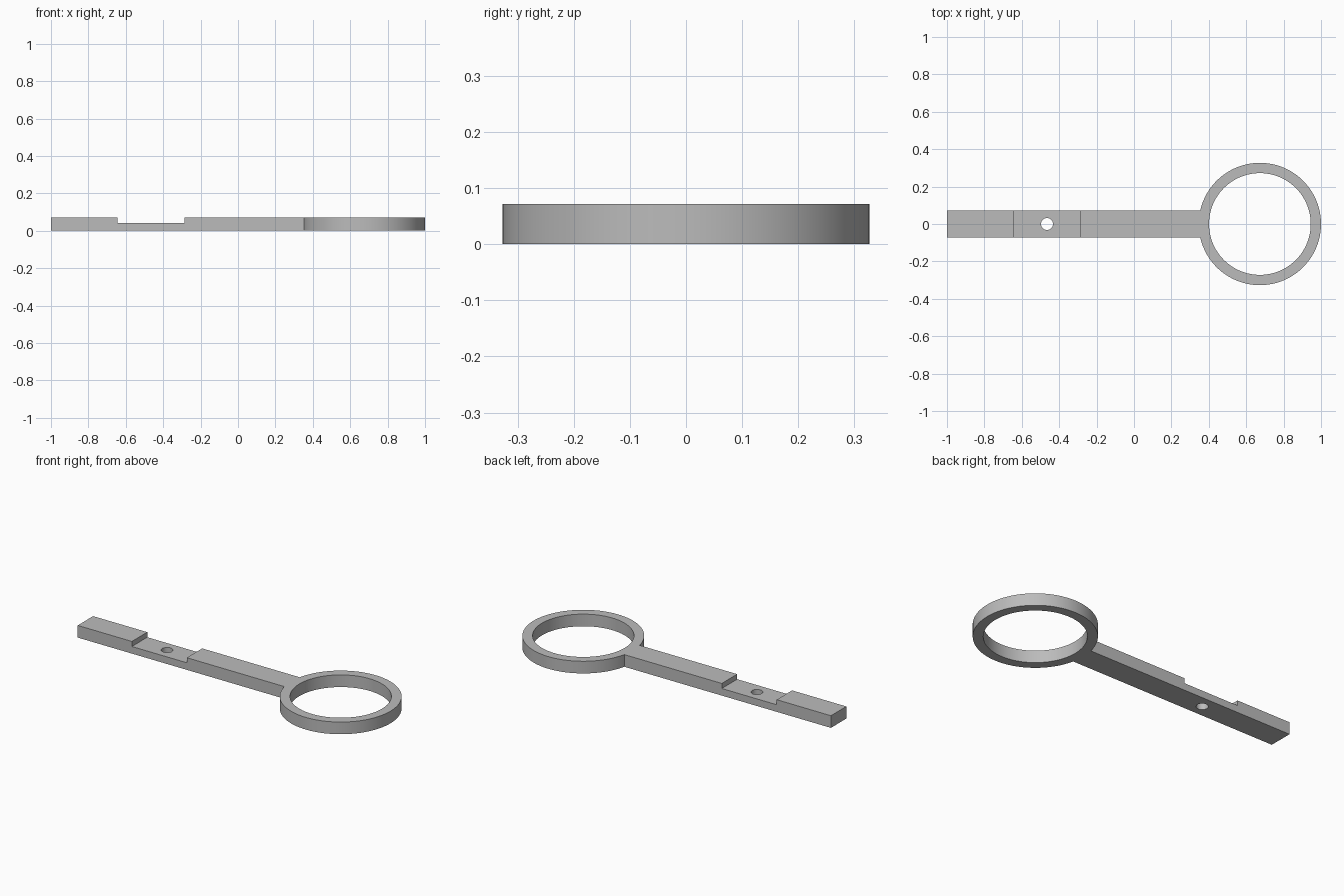
import bpy
import bmesh
import math

THICK = 0.072          # overall height
HALF_W = 0.072         # half width of the handle
RING_X, RING_OUT, RING_IN = 0.673, 0.327, 0.272
NOTCH_A, NOTCH_B, NOTCH_Z = -0.645, -0.285, 0.042
HOLE_X, HOLE_R = -0.465, 0.032

cube = bpy.data.objects.get("Cube")
if cube:
    bpy.data.objects.remove(cube, do_unlink=True)

grey = bpy.data.materials.new("plain_grey")
grey.use_nodes = True
colour = (0.5, 0.5, 0.5, 1)
grey.diffuse_color = colour
grey.node_tree.nodes["Principled BSDF"].inputs["Base Color"].default_value = colour


def extrude(name, points, direction):
    """Solid made by extruding a closed outline along a direction."""
    bm = bmesh.new()
    face = bm.faces.new([bm.verts.new(p) for p in points])
    moved = bmesh.ops.extrude_face_region(bm, geom=[face])["geom"]
    bmesh.ops.translate(bm, vec=direction,
                        verts=[v for v in moved if isinstance(v, bmesh.types.BMVert)])
    bmesh.ops.recalc_face_normals(bm, faces=bm.faces)
    mesh = bpy.data.meshes.new(name)
    bm.to_mesh(mesh)
    bm.free()
    mesh.materials.append(grey)
    obj = bpy.data.objects.new(name, mesh)
    bpy.context.collection.objects.link(obj)
    return obj


def disc(name, x, radius, z0, z1, sides):
    turn = [2 * math.pi * i / sides for i in range(sides)]
    return extrude(name, [(x + radius * math.cos(a), radius * math.sin(a), z0)
                          for a in turn], (0, 0, z1 - z0))


def combine(target, tool, operation):
    mod = target.modifiers.new(operation.lower(), 'BOOLEAN')
    mod.operation, mod.solver, mod.object = operation, 'EXACT', tool
    bpy.context.view_layer.objects.active = target
    bpy.ops.object.modifier_apply(modifier=mod.name)
    bpy.data.objects.remove(tool, do_unlink=True)


# Handle with the stepped notch, running into the ring wall
outline = [(-1, 0), (RING_X, 0), (RING_X, THICK), (NOTCH_B, THICK),
           (NOTCH_B, NOTCH_Z), (NOTCH_A, NOTCH_Z), (NOTCH_A, THICK), (-1, THICK)]
body = extrude("ring_handle", [(x, -HALF_W, z) for x, z in outline],
               (0, 2 * HALF_W, 0))

# Ring rim, then its bore and the pin hole in the notch
combine(body, disc("rim", RING_X, RING_OUT, 0, THICK, 96), 'UNION')
combine(body, disc("bore", RING_X, RING_IN, -0.1, 0.2, 96), 'DIFFERENCE')
combine(body, disc("pin_hole", HOLE_X, HOLE_R, -0.1, 0.2, 48), 'DIFFERENCE')

# Smooth the curved walls, keep corners sharp
bpy.ops.object.select_all(action='DESELECT')
body.select_set(True)
bpy.context.view_layer.objects.active = body
bpy.ops.object.shade_smooth_by_angle(angle=math.radians(30))
